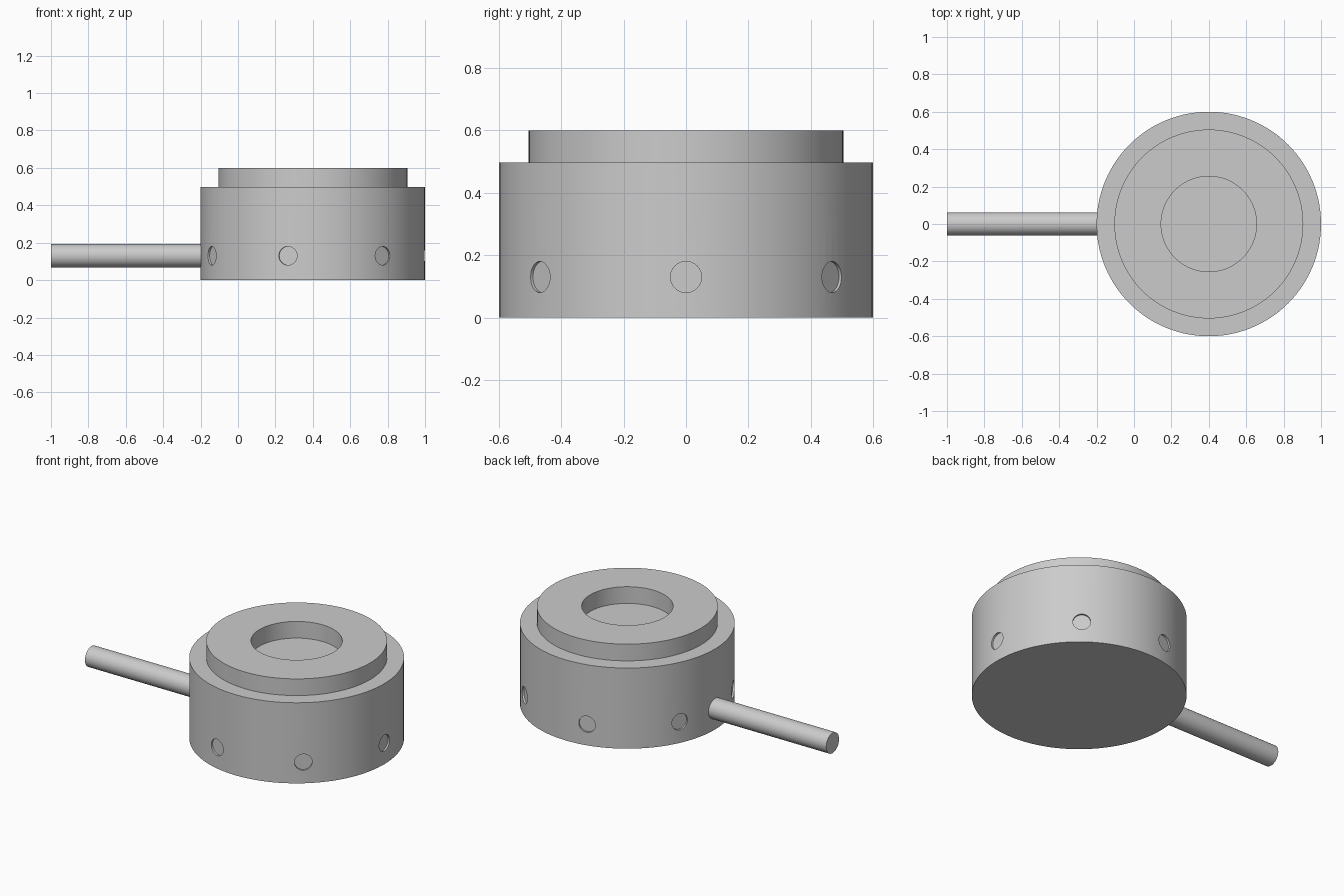
import bpy, bmesh, math
from mathutils import Matrix, Vector

if "Cube" in bpy.data.objects:
    bpy.data.objects.remove(bpy.data.objects["Cube"], do_unlink=True)

CENTRE = Vector((0.4, 0, 0))
PORT_Z = 0.13

grey = bpy.data.materials.new("plain grey")
grey.use_nodes = True
colour = (0.6, 0.6, 0.6, 1)
grey.diffuse_color = colour
grey.node_tree.nodes["Principled BSDF"].inputs["Base Color"].default_value = colour


def make_object(name, bm):
    bmesh.ops.recalc_face_normals(bm, faces=bm.faces)
    mesh = bpy.data.meshes.new(name)
    bm.to_mesh(mesh)
    bm.free()
    mesh.materials.append(grey)
    obj = bpy.data.objects.new(name, mesh)
    bpy.context.collection.objects.link(obj)
    return obj


def add_rod(bm, start, direction, length, radius, sides):
    """Capped cylinder running from start along direction."""
    turn = direction.to_track_quat('Z', 'Y').to_matrix().to_4x4()
    place = Matrix.Translation(start + direction * length / 2) @ turn
    bmesh.ops.create_cone(bm, cap_ends=True, segments=sides, radius1=radius,
                          radius2=radius, depth=length, matrix=place)


def smooth(obj):
    bpy.ops.object.select_all(action='DESELECT')
    obj.select_set(True)
    bpy.context.view_layer.objects.active = obj
    bpy.ops.object.shade_smooth_by_angle(angle=math.radians(30))


# Stepped round body with a shallow well in the top, turned from a profile
profile = [(0, 0), (0.6, 0), (0.6, 0.497), (0.505, 0.497),
           (0.505, 0.6), (0.255, 0.6), (0.255, 0.497), (0, 0.497)]
bm = bmesh.new()
points = [bm.verts.new((r, 0, z)) for r, z in profile]
outline = [bm.edges.new(pair) for pair in zip(points, points[1:])]
bmesh.ops.spin(bm, geom=points + outline, cent=(0, 0, 0), axis=(0, 0, 1),
               angle=math.tau, steps=112, use_duplicate=False)
bmesh.ops.remove_doubles(bm, verts=bm.verts, dist=0.0001)
bmesh.ops.translate(bm, verts=bm.verts, vec=CENTRE)
body = make_object("body", bm)

# Seven shallow round recesses evenly spaced around the wall
bm = bmesh.new()
for i in range(7):
    angle = math.tau * i / 7
    out = Vector((math.cos(angle), math.sin(angle), 0))
    add_rod(bm, CENTRE + out * 0.588 + Vector((0, 0, PORT_Z)), out, 0.1, 0.05, 32)
cutter = make_object("recess_cutter", bm)
cutter.hide_render = True

cut = body.modifiers.new("recesses", 'BOOLEAN')
cut.operation = 'DIFFERENCE'
cut.solver = 'EXACT'
cut.object = cutter
bpy.context.view_layer.objects.active = body
bpy.ops.object.modifier_apply(modifier=cut.name)
bpy.data.objects.remove(cutter, do_unlink=True)
smooth(body)

# Straight side rod
bm = bmesh.new()
add_rod(bm, Vector((-1, 0, PORT_Z)), Vector((1, 0, 0)), 0.83, 0.0625, 40)
smooth(make_object("side_rod", bm))
